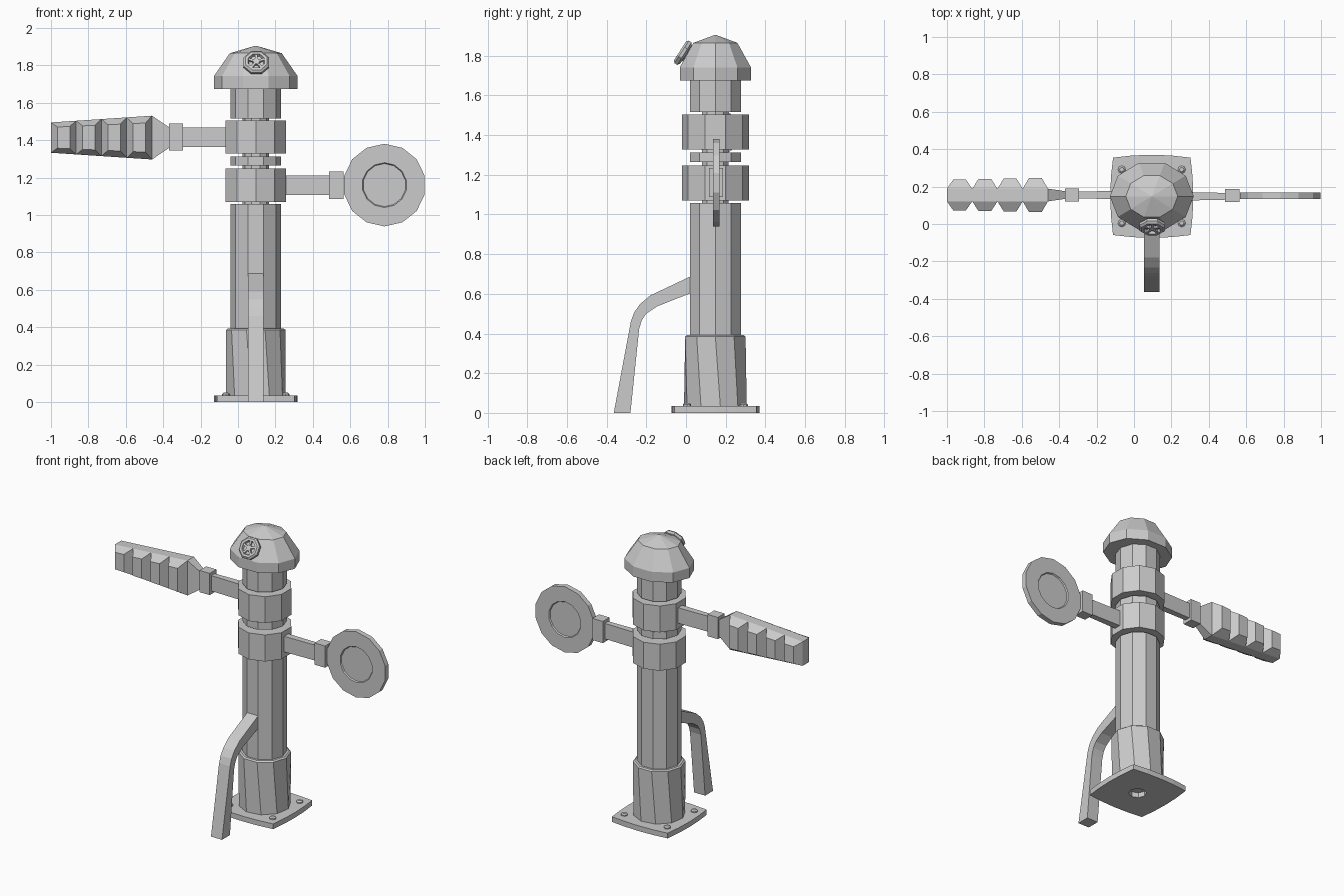
import bpy, bmesh
from math import sin, cos, pi, radians
from mathutils import Vector, Matrix

if "Cube" in bpy.data.objects:
    bpy.data.objects.remove(bpy.data.objects["Cube"])

CX, CY = 0.095, 0.148  # axis of the post


def make(name, bm):
    bmesh.ops.recalc_face_normals(bm, faces=bm.faces)
    me = bpy.data.meshes.new(name)
    bm.to_mesh(me)
    bm.free()
    ob = bpy.data.objects.new(name, me)
    bpy.context.collection.objects.link(ob)
    return ob


def loft(name, loops):
    """Skin equal-length closed loops and cap both ends."""
    bm = bmesh.new()
    rows = [[bm.verts.new(p) for p in lp] for lp in loops]
    n = len(rows[0])
    for a, b in zip(rows, rows[1:]):
        for i in range(n):
            j = (i + 1) % n
            bm.faces.new((a[i], a[j], b[j], b[i]))
    bm.faces.new(rows[0])
    bm.faces.new(rows[-1])
    return make(name, bm)


def lathe(name, profile, n=10, at=(CX, CY, 0), turn=0.0, sy=1.0, rot=None):
    """Profile of (radius, height[, extra turn]) around the local z axis."""
    m = Matrix.Translation(at) @ (rot or Matrix.Identity(4))
    loops = []
    for r, z, *t in profile:
        a0 = radians(turn + (t[0] if t else 0))
        loops.append([m @ Vector((r * cos(a0 + 2 * pi * i / n),
                                  r * sy * sin(a0 + 2 * pi * i / n), z)) for i in range(n)])
    return loft(name, loops)


def x_loft(name, stations):
    """Rectangular sections along x: (x, y centre, y half, z centre, z half)."""
    return loft(name, [[(x, y + sy * hy, z + sz * hz)
                        for sy, sz in ((-1, -1), (1, -1), (1, 1), (-1, 1))]
                       for x, y, hy, z, hz in stations])


# Base plate with bowed sides and a hole underneath
outline = []
for k in range(4):
    q = Matrix.Rotation(k * pi / 2, 3, 'Z')
    for t in (-1, -0.5, 0, 0.5):
        outline.append(q @ Vector((0.207 + 0.015 * (1 - t * t), 0.207 * t, 0)))
plate = loft("base_plate", [[(CX + p.x, CY + p.y, z) for p in outline] for z in (0, 0.035)])
cutter = lathe("hole_cutter", [(0.055, -0.05), (0.055, 0.1)], 8)
cutter.hide_render = True
cutter.hide_viewport = True
cut = plate.modifiers.new("hole", 'BOOLEAN')
cut.operation = 'DIFFERENCE'
cut.object = cutter

for sx in (-1, 1):
    for sy in (-1, 1):
        lathe("plate_bolt", [(0.021, 0.03), (0.021, 0.042), (0.012, 0.05)], 8,
              (CX + sx * 0.16, CY + sy * 0.143, 0))

# Post, collars and cap
lathe("foot_sleeve", [(0.16, 0.033, 9), (0.16, 0.385), (0.15, 0.392)])
lathe("post", [(0.135, 0.38), (0.135, 1.058)])
lathe("inner_core", [(0.07, 1.0), (0.07, 1.6)])
lathe("lower_collar", [(0.169, 1.07), (0.169, 1.248)], turn=18)
lathe("spacer_ring", [(0.135, 1.265), (0.135, 1.313)])
lathe("upper_collar", [(0.169, 1.328), (0.169, 1.505)], turn=18)
lathe("upper_post", [(0.135, 1.517), (0.135, 1.69)])
lathe("dome_cap", [(0.224, 1.675), (0.224, 1.742), (0.139, 1.865), (0.003, 1.905)], sy=0.84)

# Valve knob on the dome, facing forward and up
tilt = Vector((0, -0.84, 0.54)).to_track_quat('Z', 'Y').to_matrix().to_4x4()
knob_at = Vector((CX + 0.003, -0.015, 1.815))
lathe("knob_stem", [(0.04, -0.08), (0.04, 0)], 8, knob_at, 22.5, rot=tilt)
lathe("knob_rim", [(0.058, -0.018), (0.073, -0.008), (0.073, 0.008), (0.062, 0.018),
                   (0.047, 0.018), (0.042, 0.002)], 8, knob_at, 22.5, rot=tilt)
lathe("knob_hub", [(0.022, 0), (0.018, 0.016)], 8, knob_at, rot=tilt)
for i in range(5):
    m = (Matrix.Translation(knob_at) @ tilt @ Matrix.Rotation(2 * pi * i / 5 + pi / 2, 4, 'Z')
         @ Matrix.Translation((0.032, 0, 0.008)) @ Matrix.Diagonal((0.036, 0.013, 0.014, 1)))
    bm = bmesh.new()
    bmesh.ops.create_cube(bm, size=1, matrix=m)
    make("knob_spoke", bm)

# Bent side leg at the front
side = [(0.04, 0.696), (-0.18, 0.592), (-0.232, 0.548), (-0.262, 0.505), (-0.278, 0.46),
        (-0.364, 0), (-0.28, 0), (-0.236, 0.425), (-0.222, 0.468), (-0.2, 0.5),
        (-0.145, 0.537), (0.04, 0.61)]
loft("side_leg", [[(x, y, z) for y, z in side] for x in (CX - 0.041, CX + 0.041)])

# Right arm with round paddle
AZ = 1.16
x_loft("right_arm", [(0.2, CY, 0.024, AZ, 0.052), (0.5, CY, 0.018, AZ, 0.052)])
x_loft("right_clamp", [(0.487, CY + 0.004, 0.035, AZ, 0.073), (0.565, CY + 0.004, 0.035, AZ, 0.073)])
lathe("round_paddle", [(0.115, -0.009), (0.12, -0.017), (0.221, -0.017),
                       (0.221, 0.017), (0.12, 0.017), (0.115, 0.009)], 14,
      (0.783, CY + 0.004, AZ), 90, rot=Matrix.Rotation(pi / 2, 4, 'X'))

# Left arm with tapering core blade
BZ, BY = 1.414, 0.155
x_loft("left_arm", [(-0.3, BY, 0.018, BZ + 0.003, 0.052), (0.0, BY, 0.024, BZ + 0.003, 0.052)])
x_loft("left_clamp", [(-0.37, BY, 0.035, BZ + 0.003, 0.073), (-0.294, BY, 0.035, BZ + 0.003, 0.073)])


def half_z(x):
    return 0.081 + (x + 1) / 0.54 * 0.036


x_loft("toothed_paddle_core", [(-1.0, BY, 0.034, BZ, half_z(-1)),
                               (-0.46, BY, 0.034, BZ, half_z(-0.46)),
                               (-0.365, BY, 0.02, BZ, 0.053)])

# Four tapered teeth on each face of the blade
for s in (-1, 1):
    for i in range(4):
        x0 = -1 + i * 0.135
        x1 = x0 + 0.135
        peak = 0.083 + 0.003 * i
        loops = []
        for a, b, y, k in ((x0, x1, 0.03, 1), (x0, x1, 0.034, 1),
                           (x0 + 0.034, x1 - 0.034, peak, 0.68)):
            loops.append([(a, BY + s * y, BZ - k * half_z(a)), (b, BY + s * y, BZ - k * half_z(b)),
                          (b, BY + s * y, BZ + k * half_z(b)), (a, BY + s * y, BZ + k * half_z(a))])
        loft("paddle_tooth", loops)
